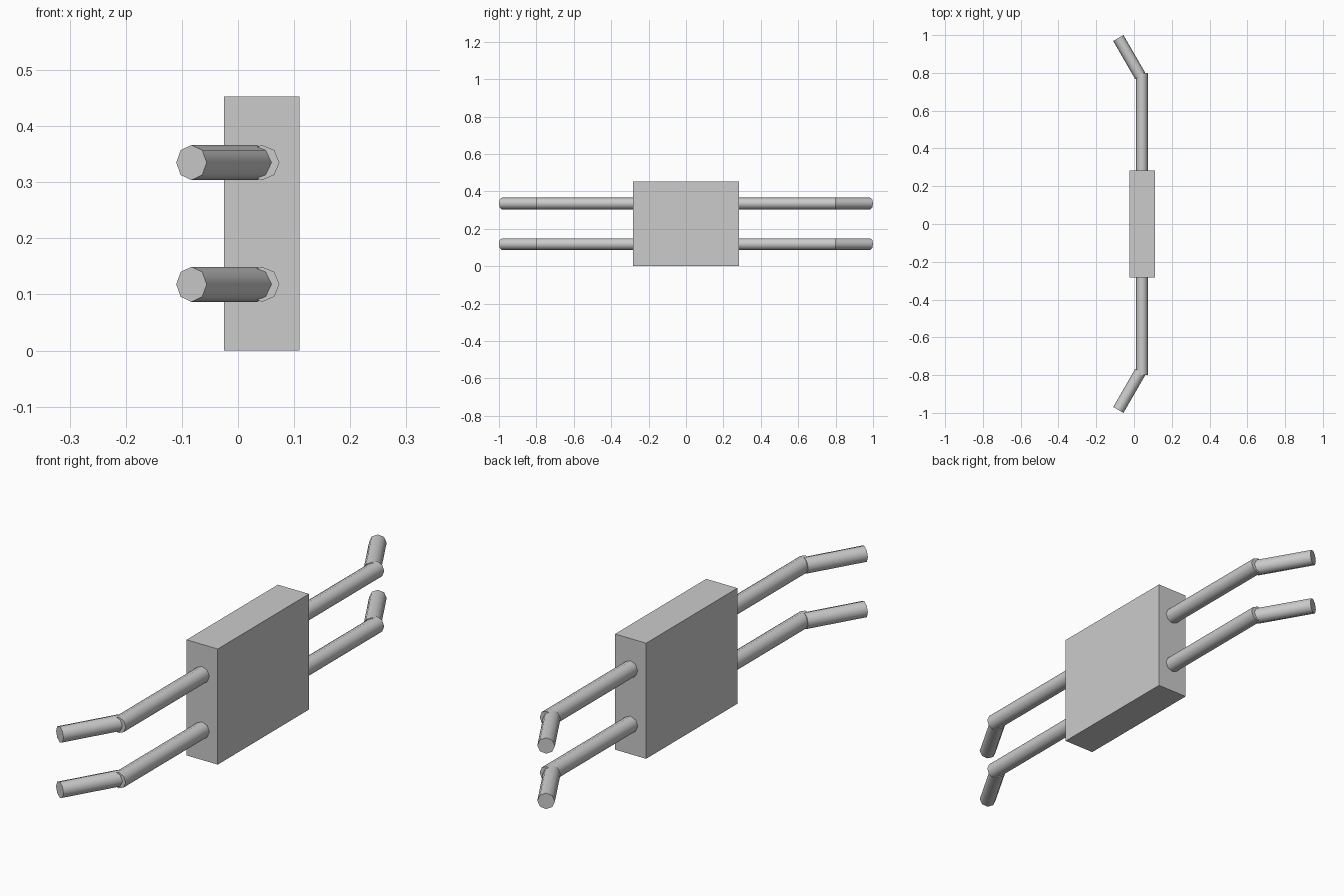
import bpy, math
from mathutils import Vector

if "Cube" in bpy.data.objects:
    bpy.data.objects.remove(bpy.data.objects["Cube"])

grey = bpy.data.materials.new("plain grey")
grey.diffuse_color = (0.6, 0.6, 0.6, 1)
grey.use_nodes = True
grey.node_tree.nodes["Principled BSDF"].inputs["Base Color"].default_value = grey.diffuse_color

RADIUS = 0.0313


def rod(name, start, end):
    """Smooth eight-sided rod between two points, with a corner straight up."""
    a, b = Vector(start), Vector(end)
    d = b - a
    bpy.ops.mesh.primitive_cylinder_add(vertices=8, radius=RADIUS, depth=d.length,
                                        location=(a + b) / 2)
    ob = bpy.context.object
    ob.name = name
    ob.rotation_euler = (math.pi / 2, 0, math.atan2(-d.x, d.y))
    ob.data.materials.append(grey)
    bpy.ops.object.shade_smooth_by_angle(angle=math.radians(60))
    return ob


# central block
bpy.ops.mesh.primitive_cube_add(size=1, location=(0.0425, 0, 0.2265))
block = bpy.context.object
block.name = "centre_block"
block.scale = (0.135, 0.565, 0.453)
block.data.materials.append(grey)

# two through rods, each with a bent tip at both ends
for level, z in (("lower", 0.118), ("upper", 0.335)):
    rod(level + "_rod", (0.0425, -0.8, z), (0.0425, 0.8, z))
    for end, s in (("front", -1), ("back", 1)):
        rod(f"{level}_{end}_tip", (0.034, s * 0.782, z), (-0.083, s * 0.9845, z))
